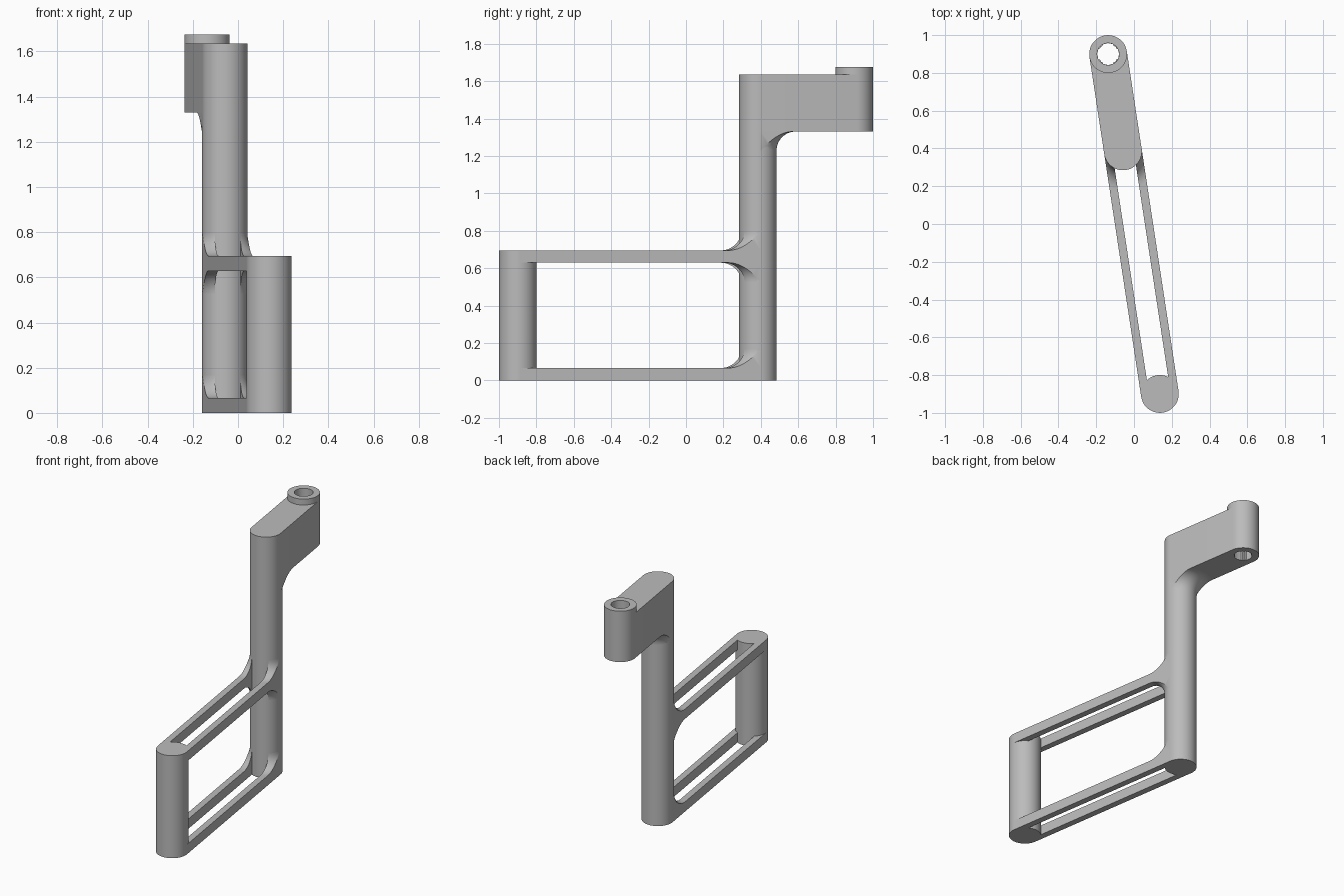
import bpy, bmesh, math
from mathutils import Matrix

if "Cube" in bpy.data.objects:
    bpy.data.objects.remove(bpy.data.objects["Cube"], do_unlink=True)

R = 0.1                        # radius of every post
FRONT, POST, BOSS = -0.91, 0.389, 0.91   # post positions along the bracket line
SLOT = 0.057                   # half width of the gap between rails
FRAME_TOP, RAIL = 0.695, 0.066
ARM_LOW, ARM_TOP, RIM_TOP = 1.33, 1.635, 1.675
FILLET = 0.1
TURN = Matrix.Rotation(math.atan2(0.274, 1.8), 4, 'Z')

grey = bpy.data.materials.new("plain grey")
grey.use_nodes = True
COLOUR = (0.5, 0.5, 0.5, 1)
grey.diffuse_color = COLOUR
grey.node_tree.nodes["Principled BSDF"].inputs["Base Color"].default_value = COLOUR


def loft(name, rings):
    """Closed solid through a list of matching rings of (across, along, z) points."""
    bm = bmesh.new()
    loops = [[bm.verts.new(TURN @ Matrix.Translation(p).translation) for p in ring] for ring in rings]
    n = len(loops[0])
    for a, b in zip(loops, loops[1:]):
        for i in range(n):
            j = (i + 1) % n
            bm.faces.new((a[i], a[j], b[j], b[i]))
    bm.faces.new(loops[0][::-1])
    bm.faces.new(loops[-1])
    bmesh.ops.recalc_face_normals(bm, faces=bm.faces)
    mesh = bpy.data.meshes.new(name)
    bm.to_mesh(mesh)
    bm.free()
    mesh.materials.append(grey)
    ob = bpy.data.objects.new(name, mesh)
    bpy.context.collection.objects.link(ob)
    return ob


def prism(name, outline, z0, z1):
    return loft(name, [[(x, y, z) for x, y in outline] for z in (z0, z1)])


def arc(cy, r, start, end, n):
    return [(r * math.cos(math.radians(start + (end - start) * i / n)),
             cy + r * math.sin(math.radians(start + (end - start) * i / n)))
            for i in range(n + 1)]


def circle(cy, r, n=64):
    return arc(cy, r, 0, 360, n)[:-1]


def chord(v, r=R):
    return math.sqrt(max(r * r - v * v, 0))


def spread(a, b, n):
    return [a + (b - a) * i / n for i in range(n + 1)]


def fillet(name, v0, v1, side, z, up):
    """Flare around the main post, trimmed to the strip v0..v1."""
    rings = []
    for v in spread(v0, v1, 16):
        ring = []
        for a in spread(0, math.pi / 2, 14):
            rho = R + FILLET * (1 - math.sin(a))
            ring.append((v, POST + side * chord(v, rho), z + up * FILLET * (1 - math.cos(a))))
        ring.append((v, POST, z))
        rings.append(ring)
    return loft(name, rings)


# Posts
parts = [prism("front_post", circle(FRONT, R), 0, FRAME_TOP),
         prism("main_post", circle(POST, R), 0, ARM_LOW)]

# Rails with ends shaped to the posts, and their fillets
for side, label in ((-1, "right"), (1, "left")):
    across = [side * v for v in spread(SLOT, R, 10)]
    outline = [(v, FRONT + chord(v)) for v in across] + [(v, POST - chord(v)) for v in across[::-1]]
    v0, v1 = across[0], across[-1]
    parts += [
        prism("lower_rail_" + label, outline, 0, RAIL),
        prism("upper_rail_" + label, outline, FRAME_TOP - RAIL, FRAME_TOP),
        fillet("lower_rail_fillet_" + label, v0, v1, -1, RAIL, 1),
        fillet("upper_rail_fillet_" + label, v0, v1, -1, FRAME_TOP, 1),
        fillet("under_rail_fillet_" + label, v0, v1, -1, FRAME_TOP - RAIL, -1)]

# Upper arm, raised rim and the fillet beneath the arm
arm = prism("upper_arm", arc(BOSS, R, 0, 180, 32) + arc(POST, R, 180, 360, 32), ARM_LOW, ARM_TOP)
rim = prism("raised_rim", circle(BOSS, R), ARM_TOP, RIM_TOP)
parts += [arm, rim, fillet("arm_fillet", -R, R, 1, ARM_LOW, -1)]

# Round recess over a keyed bore
key = [(.052, -.027), (.058, 0), (.052, .027), (.042, .03), (.04, .04), (.03, .042)]
bore = []
for q in range(4):
    turn = Matrix.Rotation(q * math.pi / 2, 2) @ Matrix.Rotation(-math.atan2(0.274, 1.8), 2)
    for p in key:
        x, y = turn @ Matrix.Translation((*p, 0)).translation.xy
        bore.append((x, BOSS + y))
cutters = [prism("recess_cutter", circle(BOSS, 0.058, 48), ARM_TOP - 0.02, RIM_TOP + 0.05),
           prism("bore_cutter", bore, ARM_LOW - 0.05, ARM_TOP + 0.01)]
for ob, tools in ((arm, cutters), (rim, cutters[:1])):
    bpy.context.view_layer.objects.active = ob
    for tool in tools:
        mod = ob.modifiers.new("bore", 'BOOLEAN')
        mod.operation, mod.solver, mod.object = 'DIFFERENCE', 'EXACT', tool
        bpy.ops.object.modifier_apply(modifier=mod.name)
for tool in cutters:
    bpy.data.objects.remove(tool, do_unlink=True)

# Smooth the curved sides, keep the edges crisp
bpy.ops.object.select_all(action='DESELECT')
for ob in parts:
    ob.select_set(True)
bpy.context.view_layer.objects.active = arm
bpy.ops.object.shade_smooth_by_angle(angle=math.radians(30))
